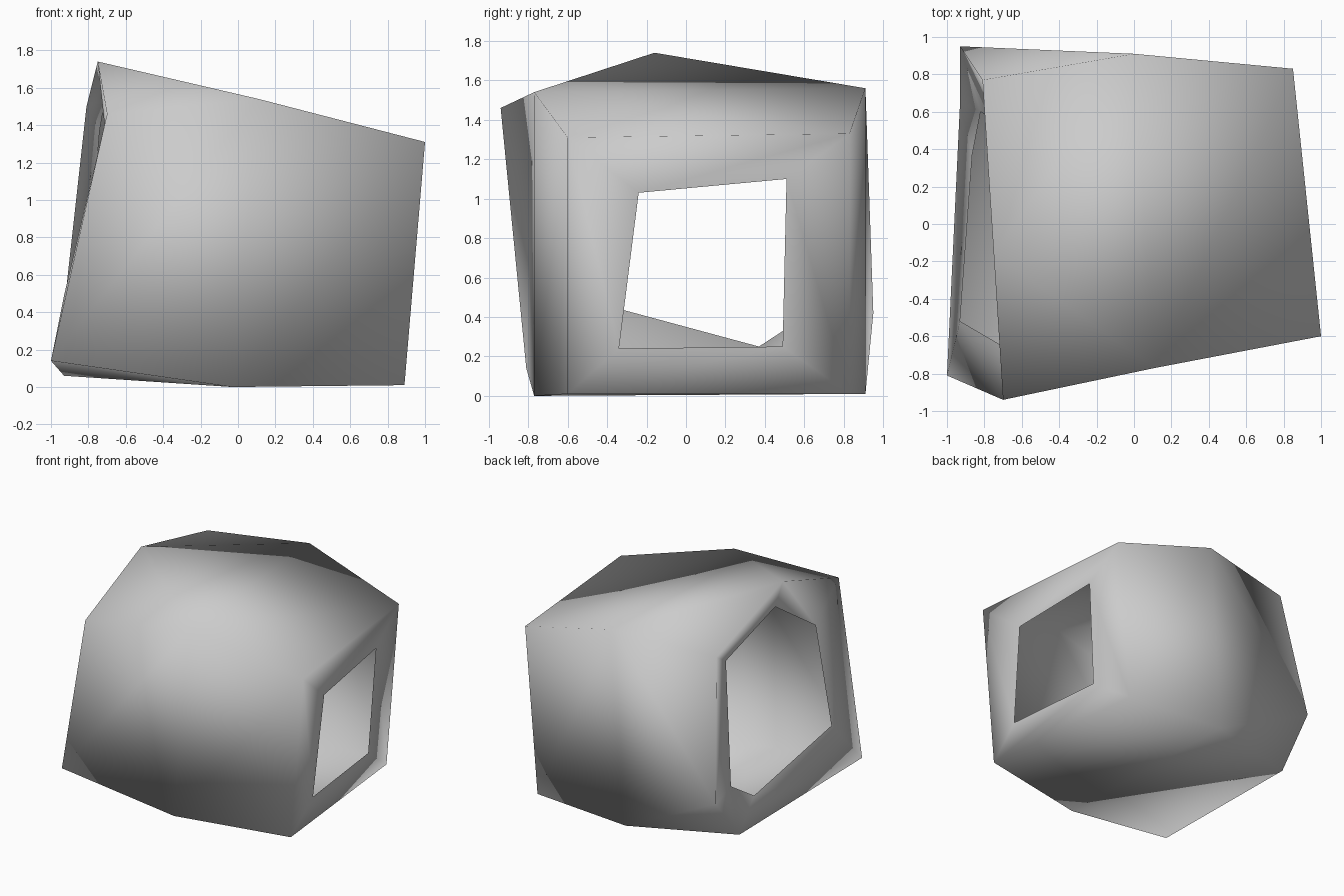
import bpy
import bmesh

default_cube = bpy.data.objects.get("Cube")
if default_cube:
    bpy.data.objects.remove(default_cube, do_unlink=True)

# One plain grey for the whole shell
grey = bpy.data.materials.new("plain_grey")
grey.use_nodes = True
colour = (0.6, 0.6, 0.6, 1)
grey.diffuse_color = colour
grey.node_tree.nodes["Principled BSDF"].inputs["Base Color"].default_value = colour

bm = bmesh.new()


def ring(*points):
    """Add one loop of vertices around the x axis, starting at the front top."""
    return [bm.verts.new(point) for point in points]


def fan(panel):
    """Fill a panel with triangles that all meet at its first vertex."""
    for a, b in zip(panel[1:], panel[2:]):
        bm.faces.new((panel[0], a, b)).smooth = True


def bridge(inner, outer, corners):
    """Join two loops; corners gives the outer index facing each inner vertex.
    A spare outer vertex between two corners becomes the peak of its panel."""
    count = len(inner)
    for i in range(count):
        following = (i + 1) % count
        start, end = corners[i], corners[following]
        steps = (end - start) % len(outer)
        span = [outer[(start + k) % len(outer)] for k in range(steps + 1)]
        if steps > 1:
            fan(span[1:] + [inner[following], inner[i], span[0]])
        else:
            fan([inner[following], inner[i]] + span)


# Four-cornered loops: opening, rim and waist of the left half
left_opening = ring((.935, -.24, 1.03), (.87, .51, 1.1), (.815, .49, .25), (.905, -.34, .24))
left_rim = ring((1, -.6, 1.31), (.85, .83, 1.33), (.74, .83, .01), (.89, -.6, .01))
waist = ring((.11, -.77, 1.54), (0, .91, 1.56), (-.1, .91, .01), (-.03, -.77, 0))

# Six-cornered loops: rim and opening of the right half
right_rim = ring((-.7, -.94, 1.46), (-.75, -.16, 1.74), (-.81, .77, 1.5),
                 (-.93, .95, .42), (-.93, .65, .06), (-1, -.81, .14))
right_opening = ring((-.69, -.66, 1.18), (-.71, -.12, 1.54), (-.74, .55, 1.37),
                     (-.82, .6, .4), (-.865, .37, .25), (-.93, -.52, .49))

# End borders and the walls between them
bridge(left_rim, left_opening, range(4))
bridge(left_rim, waist, range(4))
bridge(waist, right_rim, (0, 2, 4, 5))
bridge(right_rim, right_opening, range(6))

# Turn every face outwards, judged by the panel nearest the front
bmesh.ops.recalc_face_normals(bm, faces=bm.faces[:])
bm.normal_update()
front_panel = min(bm.faces, key=lambda f: f.calc_center_median().y)
if front_panel.normal.y > 0:
    bmesh.ops.reverse_faces(bm, faces=bm.faces[:])

mesh = bpy.data.meshes.new("hollow_block")
bm.to_mesh(mesh)
bm.free()
mesh.materials.append(grey)
block = bpy.data.objects.new("hollow_block", mesh)
bpy.context.collection.objects.link(block)
